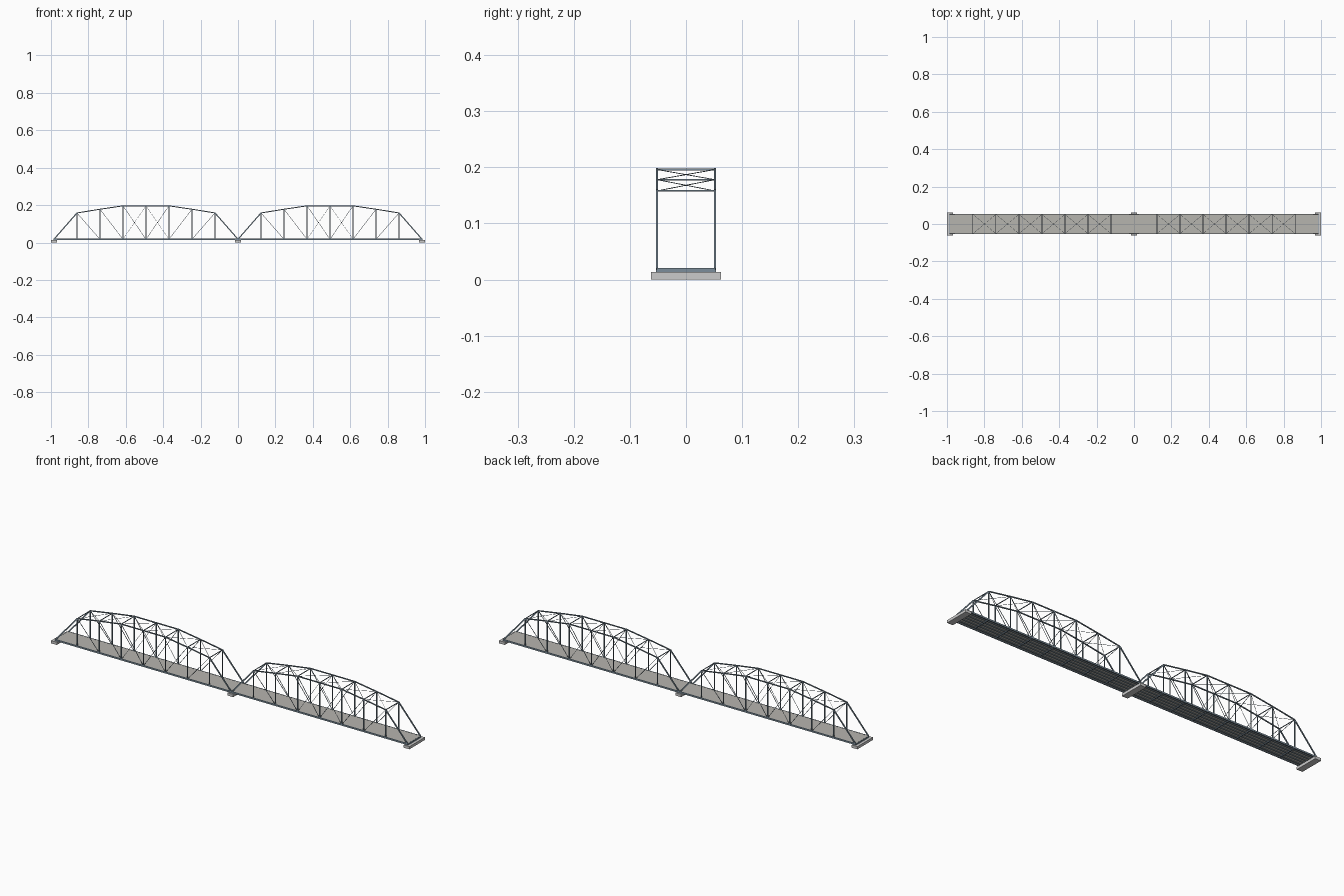
import bpy, bmesh
from mathutils import Vector, Matrix

if "Cube" in bpy.data.objects:
    bpy.data.objects.remove(bpy.data.objects["Cube"])


def material(name, rgb):
    m = bpy.data.materials.new(name)
    m.diffuse_color = (*rgb, 1)
    m.use_nodes = True
    m.node_tree.nodes["Principled BSDF"].inputs["Base Color"].default_value = m.diffuse_color
    return m


STEEL = material("steel_blue", (0.20, 0.27, 0.33))
DECK = material("deck_concrete", (0.47, 0.46, 0.43))

PANEL, N, Y = 0.123, 8, 0.0515
Z0 = 0.0175
TOP = {1: 0.158, 2: 0.178, 3: 0.196, 4: 0.196, 5: 0.196, 6: 0.178, 7: 0.158}


def bar(bm, a, b, width, depth):
    """Rectangular bar from a to b; width lies sideways, depth across it."""
    a, b = Vector(a), Vector(b)
    d = (b - a).normalized()
    side = Vector((0, 1, 0)) if abs(d.y) < 0.3 else Vector((0, 0, 1))
    up = d.cross(side).normalized()
    side = up.cross(d).normalized()
    rot = Matrix((d, side, up)).transposed().to_4x4()
    scale = Matrix.Diagonal(((b - a).length, width, depth, 1))
    bmesh.ops.create_cube(bm, size=1, matrix=Matrix.Translation((a + b) / 2) @ rot @ scale)


def box(bm, x0, x1, y0, y1, z0, z1):
    m = Matrix.Translation(((x0 + x1) / 2, (y0 + y1) / 2, (z0 + z1) / 2))
    bmesh.ops.create_cube(bm, size=1, matrix=m @ Matrix.Diagonal((x1 - x0, y1 - y0, z1 - z0, 1)))


def finish(bm, name, mat=None):
    me = bpy.data.meshes.new(name)
    bm.to_mesh(me)
    bm.free()
    ob = bpy.data.objects.new(name, me)
    bpy.context.collection.objects.link(ob)
    if mat:
        me.materials.append(mat)


def build_span(label, x0):
    def low(i, y):
        return (x0 + i * PANEL, y, Z0)

    def high(i, y):
        return (x0 + i * PANEL, y, TOP[i])

    # two side trusses
    for side, y in (("front", -Y), ("back", Y)):
        bm = bmesh.new()
        bar(bm, low(0, y), low(N, y), 0.004, 0.008)
        finish(bm, f"{label}_{side}_bottom_chord", STEEL)

        bm = bmesh.new()
        bar(bm, low(0, y), high(1, y), 0.004, 0.006)
        bar(bm, low(N, y), high(N - 1, y), 0.004, 0.006)
        for i in range(1, N - 1):
            bar(bm, high(i, y), high(i + 1, y), 0.004, 0.005)
        finish(bm, f"{label}_{side}_top_chord_and_end_posts", STEEL)

        bm = bmesh.new()
        for i in range(1, N):
            bar(bm, low(i, y), high(i, y), 0.003, 0.005)
        finish(bm, f"{label}_{side}_verticals", STEEL)

        # diagonals slope down to midspan, with counters in the two middle panels
        bm = bmesh.new()
        for i in range(1, 4):
            bar(bm, high(i, y), low(i + 1, y), 0.002, 0.002)
            bar(bm, high(N - i, y), low(N - i - 1, y), 0.002, 0.002)
        bar(bm, low(3, y), high(4, y), 0.0013, 0.0013)
        bar(bm, low(5, y), high(4, y), 0.0013, 0.0013)
        finish(bm, f"{label}_{side}_diagonals", STEEL)

    # overhead struts and lateral crosses
    bm = bmesh.new()
    for i in range(1, N):
        bar(bm, high(i, -Y), high(i, Y), 0.003, 0.003)
    finish(bm, f"{label}_top_struts", STEEL)
    bm = bmesh.new()
    for i in range(1, N - 1):
        for s in (-Y, Y):
            bar(bm, high(i, s), high(i + 1, -s), 0.0013, 0.0013)
    finish(bm, f"{label}_top_lateral_bracing", STEEL)

    # floor system
    bm = bmesh.new()
    for i in range(N + 1):
        x = x0 + i * PANEL
        box(bm, x - 0.0025, x + 0.0025, -Y, Y, 0.0135, 0.0205)
    finish(bm, f"{label}_floor_beams", STEEL)
    bm = bmesh.new()
    for k in range(-2, 3):
        box(bm, x0, x0 + N * PANEL, k * 0.019 - 0.0015, k * 0.019 + 0.0015, 0.0145, 0.0185)
    finish(bm, f"{label}_stringers", STEEL)
    bm = bmesh.new()
    box(bm, x0, x0 + N * PANEL, -0.05, 0.05, 0.0183, 0.021)
    finish(bm, f"{label}_deck", DECK)


build_span("left_span", -N * PANEL)
build_span("right_span", 0)

# bearing blocks
for name, x in (("left_abutment", -0.984), ("middle_pier", 0), ("right_abutment", 0.984)):
    bm = bmesh.new()
    box(bm, x - 0.016, x + 0.016, -0.062, 0.062, 0, 0.0135)
    finish(bm, name)
